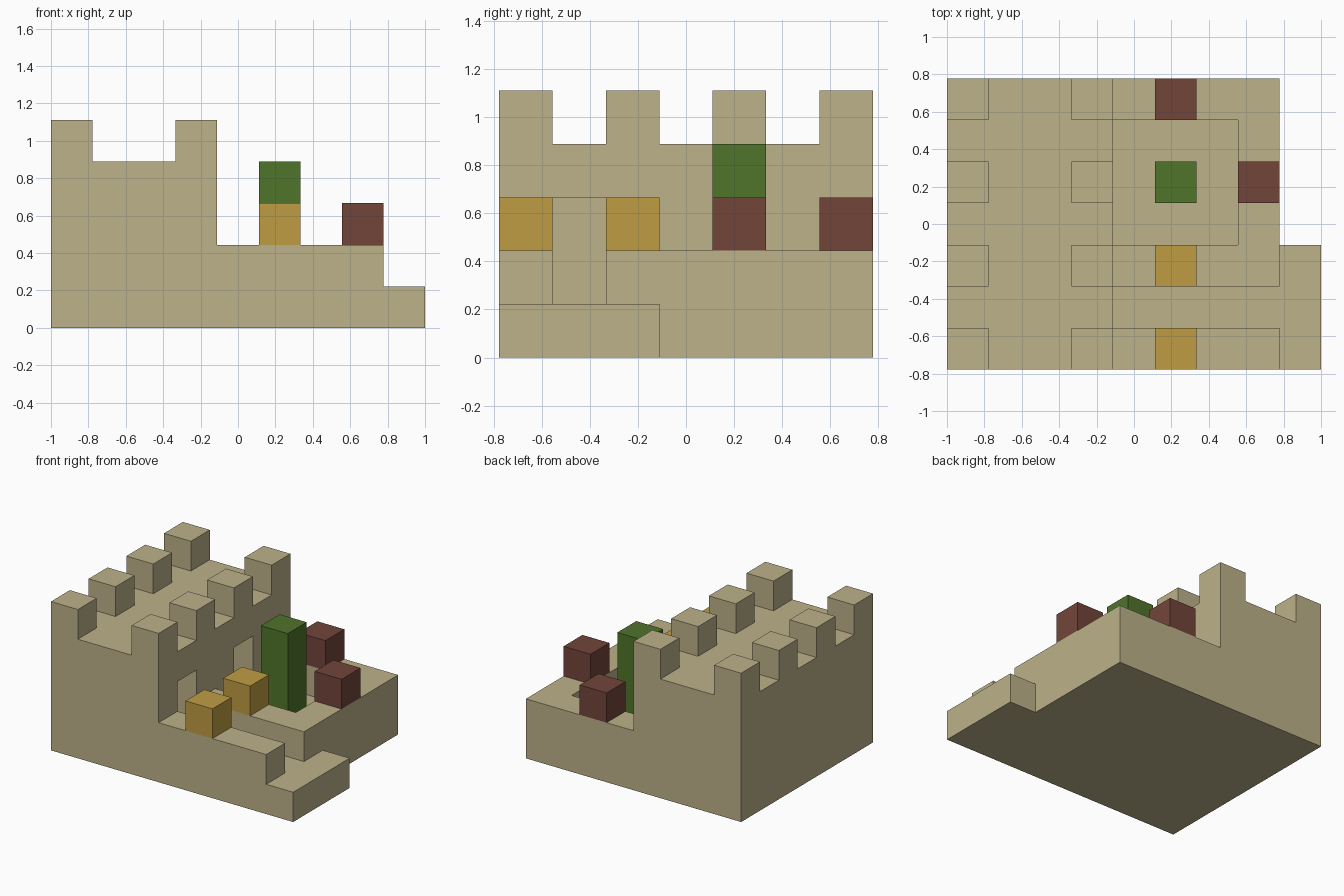
import bpy
import bmesh

old = bpy.data.objects.get("Cube")
if old:
    bpy.data.objects.remove(old, do_unlink=True)

# The whole model sits on a 9 x 7 x 5 grid of equal blocks
U = 2 / 9


def material(name, rgb):
    m = bpy.data.materials.new(name)
    m.use_nodes = True
    m.diffuse_color = (*rgb, 1)
    m.node_tree.nodes["Principled BSDF"].inputs["Base Color"].default_value = (*rgb, 1)
    return m


sandstone = material("sandstone", (0.51, 0.445, 0.255))
ochre = material("ochre", (0.52, 0.335, 0.056))
green = material("green", (0.08, 0.175, 0.024))
red_brown = material("red_brown", (0.171, 0.06, 0.042))


def block(name, mat, xs, ys, zs):
    """Box spanning grid lines xs, ys, zs (each a start and end)."""
    bm = bmesh.new()
    bmesh.ops.create_cube(bm, size=1)
    for v in bm.verts:
        cell = [span[1] if c > 0 else span[0] for c, span in zip(v.co, (xs, ys, zs))]
        v.co = ((cell[0] - 4.5) * U, (cell[1] - 3.5) * U, cell[2] * U)
    mesh = bpy.data.meshes.new(name)
    bm.to_mesh(mesh)
    bm.free()
    mesh.materials.append(mat)
    obj = bpy.data.objects.new(name, mesh)
    bpy.context.collection.objects.link(obj)
    return obj


# Foundation and entrance step
block("foundation", sandstone, (0, 8), (0, 7), (0, 1))
block("entrance_step", sandstone, (8, 9), (0, 3), (0, 1))

# Keep, with two doorways in the wall facing the courtyard
block("keep", sandstone, (0, 3), (0, 7), (1, 4))
block("keep_lintel", sandstone, (3, 4), (0, 7), (3, 4))
for i, ys in enumerate(((0, 1), (2, 4), (5, 7))):
    block(f"keep_pier_{i + 1}", sandstone, (3, 4), ys, (1, 3))

# Battlements along both long edges of the keep
for x in (0, 3):
    for y in range(0, 7, 2):
        block(f"merlon_{x}_{y}", sandstone, (x, x + 1), (y, y + 1), (4, 5))

# Low walls around the entrance passage and the sunken court
block("front_wall", sandstone, (4, 8), (0, 1), (1, 2))
block("passage_wall", sandstone, (4, 8), (2, 3), (1, 2))
block("side_wall", sandstone, (7, 8), (3, 6), (1, 2))
block("back_wall", sandstone, (4, 8), (6, 7), (1, 2))

# Coloured blocks on the walls and the pillar in the court
for name, y in (("front_gate_block", 0), ("rear_gate_block", 2)):
    block(name, ochre, (5, 6), (y, y + 1), (2, 3))
block("court_pillar", green, (5, 6), (4, 5), (1, 4))
block("back_wall_block", red_brown, (5, 6), (6, 7), (2, 3))
block("side_wall_block", red_brown, (7, 8), (4, 5), (2, 3))
